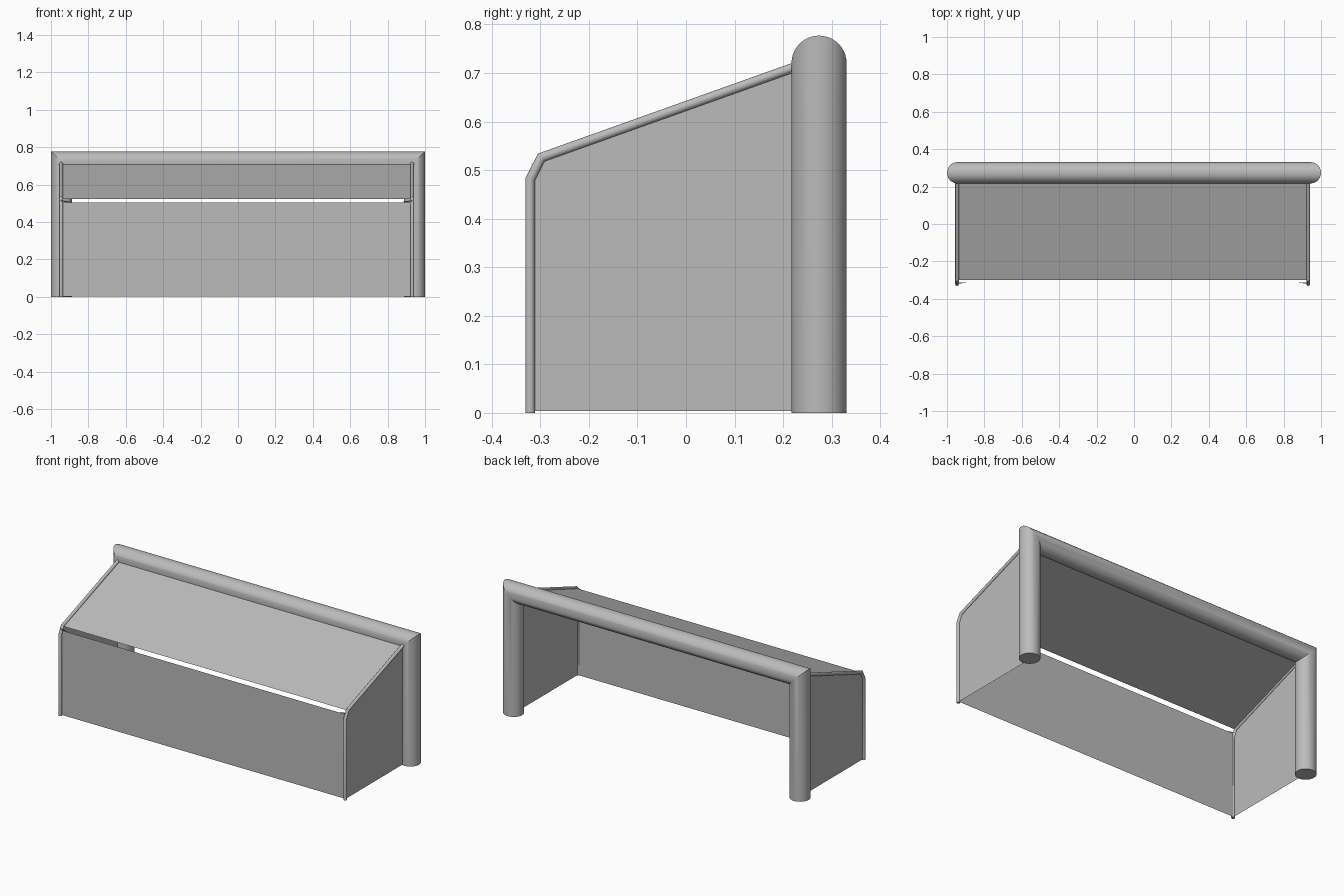
import bpy, bmesh, math
from mathutils import Vector

if "Cube" in bpy.data.objects:
    bpy.data.objects.remove(bpy.data.objects["Cube"])


def material(name, rgb):
    m = bpy.data.materials.new(name)
    m.diffuse_color = (*rgb, 1)
    m.use_nodes = True
    m.node_tree.nodes["Principled BSDF"].inputs["Base Color"].default_value = m.diffuse_color
    return m


FRAME = material("frame grey", (0.5, 0.5, 0.5))
NET = material("net grey", (0.5, 0.5, 0.5))


def finish(name, bm, mat):
    me = bpy.data.meshes.new(name)
    bm.to_mesh(me)
    bm.free()
    ob = bpy.data.objects.new(name, me)
    bpy.context.collection.objects.link(ob)
    me.materials.append(mat)
    return ob


def tube(name, path, radius, normal, sides, mat):
    """Sweep a circle along a planar path with mitred corners."""
    bm = bmesh.new()
    pts, n = [Vector(p) for p in path], Vector(normal)
    dirs = [(b - a).normalized() for a, b in zip(pts, pts[1:])]
    rings = []
    for i, p in enumerate(pts):
        d0, d1 = dirs[max(i - 1, 0)], dirs[min(i, len(dirs) - 1)]
        side = (d0 + d1).normalized().cross(n)
        stretch = 1 / side.dot(d0.cross(n))
        rings.append([bm.verts.new(p + radius * (math.cos(a) * stretch * side + math.sin(a) * n))
                      for a in (2 * math.pi * k / sides for k in range(sides))])
    for a, b in zip(rings, rings[1:]):
        for k in range(sides):
            j = (k + 1) % sides
            bm.faces.new((a[k], a[j], b[j], b[k]))
    bm.faces.new(rings[0])
    bm.faces.new(rings[-1])
    bmesh.ops.recalc_face_normals(bm, faces=bm.faces)
    ob = finish(name, bm, mat)
    bpy.context.view_layer.objects.active = ob
    ob.select_set(True)
    bpy.ops.object.shade_smooth_by_angle(angle=math.radians(30))
    ob.select_set(False)


def sheet(name, pts, mat):
    bm = bmesh.new()
    bm.faces.new([bm.verts.new(p) for p in pts])
    finish(name, bm, mat)


# Thick goal frame: two posts and a crossbar with mitred corners
X, Y, Z, R = 0.9433, 0.274, 0.7203, 0.0567
tube("goal_frame", [(-X, Y, 0), (-X, Y, Z), (X, Y, Z), (X, Y, 0)], R, (0, 1, 0), 40, FRAME)

# Thin net supports, side nets and the small corner tabs
for label, x, inward in (("left", -0.946, 1), ("right", 0.931, -1)):
    tube(label + "_net_support",
         [(x, -0.321, 0), (x, -0.321, 0.481), (x, -0.298, 0.526), (x, 0.26, 0.725)],
         0.0098, (1, 0, 0), 16, FRAME)
    sheet(label + "_side_net",
          [(x, -0.314, 0.004), (x, 0.26, 0.004), (x, 0.26, 0.722),
           (x, -0.3, 0.523), (x, -0.314, 0.505)], NET)
    sheet(label + "_corner_tab",
          [(x, -0.32, 0.517), (x, -0.314, 0.505), (x + 0.05 * inward, -0.314, 0.508)], NET)

# Upright net panel, and the sloping net with a narrow gap between them
L, RT = -0.946, 0.931
sheet("upright_net", [(L, -0.314, 0.002), (RT, -0.314, 0.002), (RT, -0.314, 0.505), (L, -0.314, 0.505)], NET)
sheet("sloping_net", [(L, -0.3, 0.524), (RT, -0.3, 0.524), (RT, 0.26, 0.722), (L, 0.26, 0.722)], NET)
